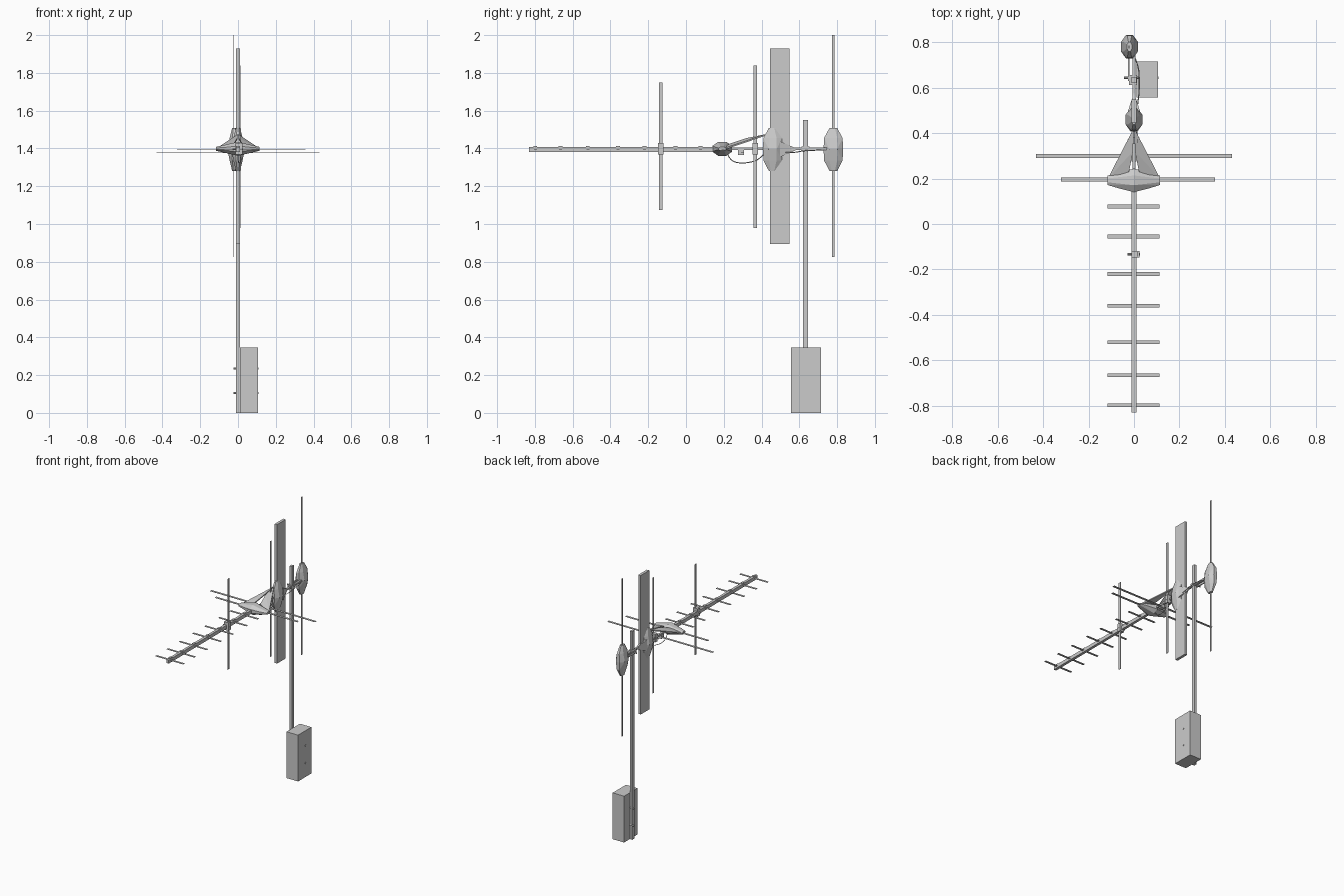
import bpy, bmesh
from math import cos, sin, pi
from mathutils import Vector

if "Cube" in bpy.data.objects:
    bpy.data.objects.remove(bpy.data.objects["Cube"])


def make(name, bm):
    bmesh.ops.recalc_face_normals(bm, faces=bm.faces)
    me = bpy.data.meshes.new(name)
    bm.to_mesh(me)
    bm.free()
    ob = bpy.data.objects.new(name, me)
    bpy.context.collection.objects.link(ob)
    return ob


def box(name, x, y, z):
    """Box from (min, max) pairs on each axis."""
    bm = bmesh.new()
    bmesh.ops.create_cube(bm, size=1)
    for v in bm.verts:
        v.co = [a + (b - a) * (c + 0.5) for (a, b), c in zip((x, y, z), v.co)]
    return make(name, bm)


def hull(name, pts):
    bm = bmesh.new()
    for p in pts:
        bm.verts.new(p)
    bmesh.ops.convex_hull(bm, input=bm.verts[:])
    return make(name, bm)


def housing(name, centre, rings, vertical=True, n=8):
    """Faceted spindle; rings = (offset along length, half depth y, half thickness)."""
    pts = []
    for t, ry, rt in rings:
        for i in range(n):
            a = 2 * pi * (i + 0.5) / n
            u, w = ry * cos(a), rt * sin(a)
            pts.append(Vector(centre) + Vector((w, u, t) if vertical else (t, u, w)))
    return hull(name, pts)


def wire(name, pts, r):
    cu = bpy.data.curves.new(name, 'CURVE')
    cu.dimensions = '3D'
    cu.bevel_depth = r
    cu.bevel_resolution = 0
    cu.resolution_u = 4
    sp = cu.splines.new('NURBS')
    sp.points.add(len(pts) - 1)
    for p, co in zip(sp.points, pts):
        p.co = (*co, 1)
    sp.use_endpoint_u = True
    sp.order_u = 3
    ob = bpy.data.objects.new(name, cu)
    bpy.context.collection.objects.link(ob)


def cyl_x(name, x0, x1, y, z, r, n=8):
    hull(name, [(x, y + r * cos(2 * pi * i / n), z + r * sin(2 * pi * i / n))
                for x in (x0, x1) for i in range(n)])


# Mast, boom and equipment case
box("mast", (-0.01, 0.01), (0.62, 0.647), (0, 1.55))
box("boom", (-0.01, 0.01), (-0.83, 0.24), (1.382, 1.408))
box("rear_boom", (-0.007, 0.007), (0.24, 0.78), (1.391, 1.404))
box("equipment_case", (0.01, 0.105), (0.557, 0.714), (0, 0.345))
for z in (0.105, 0.235):
    cyl_x("case_bolt", -0.024, 0.108, 0.643, z, 0.006)

# Vertical flat panel
box("panel", (-0.01, 0.01), (0.446, 0.547), (0.895, 1.93))

# Short flat directors with saddles along the boom
for y in (0.077, -0.055, -0.22, -0.36, -0.52, -0.665, -0.798):
    box("director", (-0.117, 0.113), (y - 0.008, y + 0.008), (1.394, 1.397))
    box("director_saddle", (-0.01, 0.01), (y - 0.01, y + 0.01), (1.39, 1.413))

# Long horizontal flat elements
box("driven_element", (-0.322, 0.357), (0.188, 0.205), (1.394, 1.397))
box("reflector", (-0.432, 0.432), (0.29, 0.307), (1.375, 1.378))
box("reflector_bracket", (-0.012, 0.012), (0.275, 0.307), (1.366, 1.394))

# Vertical flat elements
for name, x, y, z0, z1, w in (
        ("front_vertical_element", 0.014, -0.133, 1.075, 1.75, 0.009),
        ("middle_vertical_element", 0.014, 0.366, 0.98, 1.84, 0.009),
        ("rear_vertical_element", -0.022, 0.779, 0.825, 2.0, 0.0065)):
    box(name, (x - 0.0015, x + 0.0015), (y - w, y + w), (z0, z1))

# Clamps holding the two inner vertical elements
for y in (-0.133, 0.366):
    box("element_clamp", (-0.012, 0.024), (y - 0.014, y + 0.014), (1.368, 1.428))
    cyl_x("clamp_bolt", -0.028, 0.026, y, 1.396, 0.005)

# Faceted terminal housings
tall = [(-0.115, 0.022, 0.012), (-0.06, 0.053, 0.026), (0, 0.056, 0.04),
        (0.06, 0.053, 0.026), (0.112, 0.022, 0.012)]
housing("middle_housing", (0, 0.459, 1.396), tall)
housing("rear_housing", (-0.02, 0.78, 1.396), tall)
housing("front_housing", (0, 0.192, 1.398),
        [(-0.117, 0.022, 0.011), (-0.06, 0.04, 0.022), (0, 0.056, 0.04),
         (0.06, 0.04, 0.022), (0.115, 0.022, 0.011)], False)

# Pointed tail of the middle housing
hull("housing_tail", [(sx * 0.026, 0.497, 1.396 + sz * 0.042) for sx in (-1, 1) for sz in (-1, 1)]
     + [(0, 0.58, 1.39), (0, 0.58, 1.402)])

# Sloping open triangular brace behind the front housing
for s in (-1, 1):
    quad = [(s * 0.115, 0.2, 1.4), (s * 0.022, 0.23, 1.425),
            (s * 0.004, 0.32, 1.455), (s * 0.002, 0.42, 1.475)]
    hull("brace_side", quad + [(x, y, z - 0.008) for x, y, z in quad])

# Mast clamp
box("mast_clamp", (-0.022, 0.014), (0.612, 0.655), (1.386, 1.41))
cyl_x("mast_clamp_bolt", -0.045, 0.02, 0.643, 1.397, 0.005)
box("clamp_plate", (-0.027, -0.02), (0.63, 0.74), (1.388, 1.405))

# Feed cables
wire("front_cable", [(0, 0.22, 1.37), (0, 0.235, 1.335), (0.005, 0.29, 1.32),
                     (0.015, 0.36, 1.33), (0.015, 0.395, 1.35), (0.01, 0.42, 1.38)], 0.0025)
wire("rear_cable", [(0.01, 0.49, 1.38), (0.022, 0.56, 1.375), (0.024, 0.63, 1.39),
                    (0.02, 0.7, 1.39), (-0.005, 0.75, 1.395)], 0.0025)
